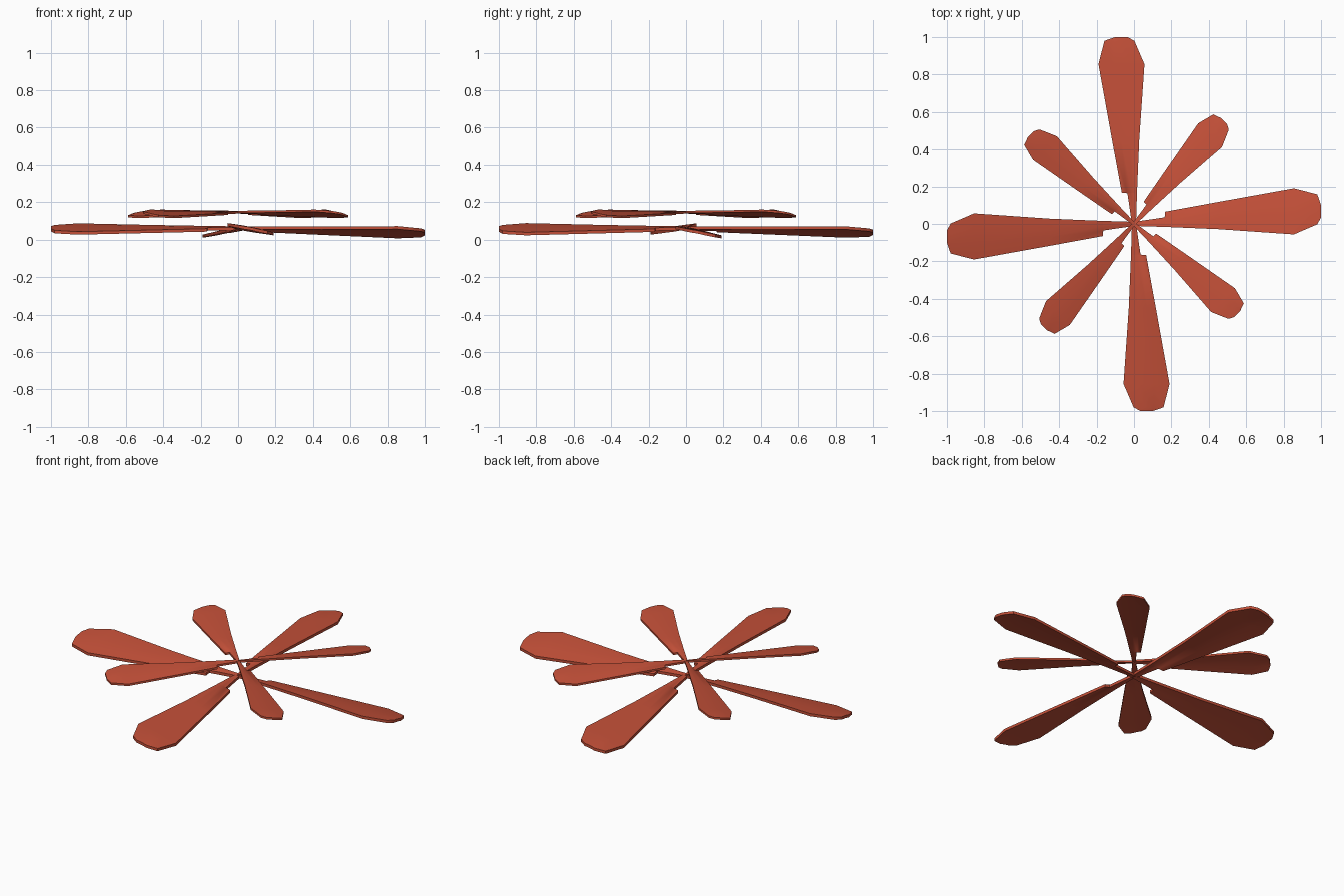
import bpy, bmesh
from math import cos, sin, radians

if "Cube" in bpy.data.objects:
    bpy.data.objects.remove(bpy.data.objects["Cube"])

# Blade stations: distance from hub, trailing edge, leading edge
STATIONS = [(0.0, -0.011, 0.011), (0.164, -0.016, 0.035), (0.166, -0.016, 0.065),
            (0.45, -0.028, 0.117), (0.855, -0.056, 0.19), (0.98, -0.002, 0.158),
            (1.0, 0.035, 0.1)]
PITCH, HALF, CAMBER = 0.19, 0.008, 0.005
ACROSS = [0, 0.33, 0.67, 1]

mat = bpy.data.materials.new("red_blade")
mat.diffuse_color = (0.55, 0.08, 0.04, 1)
mat.use_nodes = True
mat.node_tree.nodes["Principled BSDF"].inputs["Base Color"].default_value = mat.diffuse_color


def blade(name, angle, scale, base, tilt):
    """Thin pitched paddle, lofted from flat closed sections along its length."""
    c, s = cos(radians(angle)), sin(radians(angle))
    bm = bmesh.new()
    rings = []
    for r, lo, hi in STATIONS:
        bow = CAMBER * min(1, (hi - lo) / 0.2)
        section = [(t, HALF) for t in ACROSS] + [(t, -HALF) for t in reversed(ACROSS)]
        ring = []
        for t, h in section:
            w = lo + (hi - lo) * t
            x, y = scale * (r * c - w * s), scale * (r * s + w * c)
            z = scale * (h - PITCH * w + bow * 4 * t * (1 - t))
            ring.append(bm.verts.new((x, y, base + z - tilt * (x + y))))
        rings.append(ring)
    n = len(rings[0])
    for a, b in zip(rings, rings[1:]):
        for i in range(n):
            j = (i + 1) % n
            bm.faces.new((a[i], a[j], b[j], b[i]))
    bm.faces.new(rings[0])
    bm.faces.new(rings[-1])
    bmesh.ops.recalc_face_normals(bm, faces=bm.faces)
    me = bpy.data.meshes.new(name)
    bm.to_mesh(me)
    bm.free()
    me.materials.append(mat)
    ob = bpy.data.objects.new(name, me)
    bpy.context.collection.objects.link(ob)
    bpy.ops.object.select_all(action='DESELECT')
    ob.select_set(True)
    bpy.context.view_layer.objects.active = ob
    bpy.ops.object.shade_smooth_by_angle(angle=radians(40))


# Large lower rotor and small upper rotor turned by 45 degrees
for k in range(4):
    blade(f"lower_blade_{k + 1}", 90 * k, 1.0, 0.061, 0.0095)
    blade(f"upper_blade_{k + 1}", 45 + 90 * k, 0.73, 0.147, 0.0)
